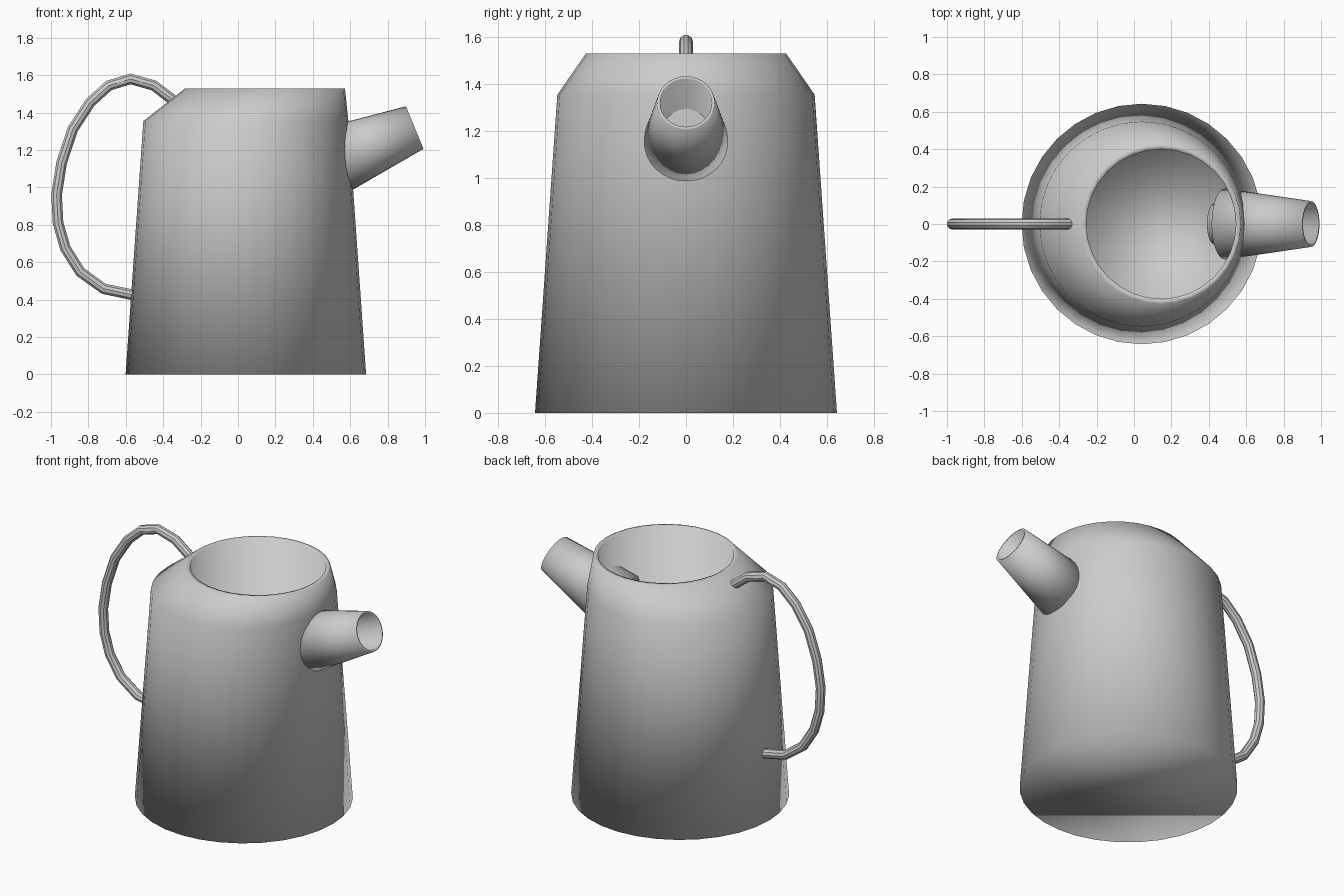
import bpy, bmesh, math
from mathutils import Vector, Matrix

if "Cube" in bpy.data.objects:
    bpy.data.objects.remove(bpy.data.objects["Cube"])


def lathe(name, rings, segments=32, matrix=Matrix()):
    """Skin a list of circles (centre_x, radius, z) and cap both ends."""
    bm = bmesh.new()
    loops = []
    for cx, r, z in rings:
        loops.append([bm.verts.new((cx + r * math.cos(2 * math.pi * i / segments),
                                    r * math.sin(2 * math.pi * i / segments), z))
                      for i in range(segments)])
    for a, b in zip(loops, loops[1:]):
        for i in range(segments):
            j = (i + 1) % segments
            bm.faces.new((a[i], a[j], b[j], b[i]))
    bm.faces.new(loops[0][::-1])
    bm.faces.new(loops[-1])
    for f in bm.faces:
        f.smooth = True
    mesh = bpy.data.meshes.new(name)
    bm.to_mesh(mesh)
    bm.free()
    obj = bpy.data.objects.new(name, mesh)
    obj.matrix_world = matrix
    bpy.context.collection.objects.link(obj)
    return obj


# Body: tapered wall, shoulder leaning towards the spout, hollow inside
lathe("body", [(0.042, 0.643, 0.0), (0.042, 0.548, 1.355), (0.145, 0.427, 1.53),
               (0.145, 0.40, 1.53), (0.145, 0.40, 0.08)])

# Spout: tapered cone with a straight bore, tilted upwards
tip = Vector((0.945, 0, 1.32))
axis = Vector((0.925, 0, 0.38)).normalized()
length = 0.495
place = Matrix.Translation(tip - axis * length) @ axis.to_track_quat('Z', 'Y').to_matrix().to_4x4()
lathe("spout", [(0, 0.19, 0), (0, 0.123, length), (0, 0.11, length), (0, 0.11, -0.06)],
      matrix=place)

# Handle: round tube along a bent path at the back
path = [(-0.345, 1.465), (-0.45, 1.545), (-0.575, 1.58), (-0.69, 1.545), (-0.79, 1.455),
        (-0.883, 1.312), (-0.943, 1.132), (-0.97, 0.96), (-0.962, 0.81), (-0.923, 0.675),
        (-0.843, 0.548), (-0.718, 0.458), (-0.56, 0.425)]
curve = bpy.data.curves.new("handle", 'CURVE')
curve.dimensions = '3D'
curve.bevel_depth = 0.03
curve.bevel_resolution = 3
curve.use_fill_caps = True
spline = curve.splines.new('POLY')
spline.points.add(len(path) - 1)
for p, (x, z) in zip(spline.points, path):
    p.co = (x, 0, z, 1)
spline.use_smooth = True
handle = bpy.data.objects.new("handle", curve)
bpy.context.collection.objects.link(handle)
bpy.context.view_layer.objects.active = handle
handle.select_set(True)
bpy.ops.object.convert(target='MESH')
bpy.ops.object.shade_smooth_by_angle()
